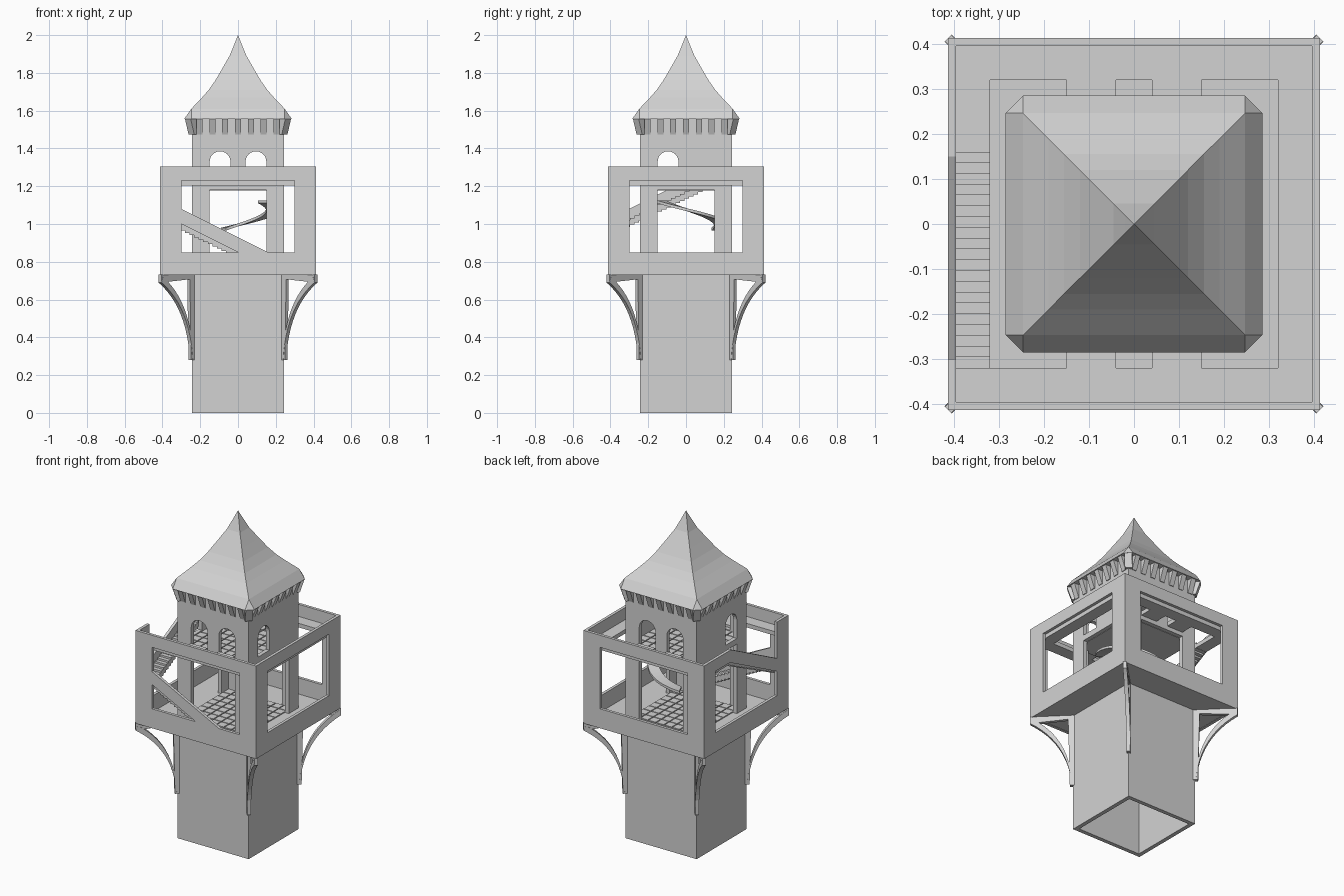
import bpy, bmesh, math
from mathutils import Vector

cube = bpy.data.objects.get("Cube")
if cube:
    bpy.data.objects.remove(cube, do_unlink=True)

stone = bpy.data.materials.new("pale_grey_stone")
stone.use_nodes = True
grey = (0.65, 0.65, 0.65, 1)
stone.diffuse_color = grey
stone.node_tree.nodes["Principled BSDF"].inputs["Base Color"].default_value = grey


def finish(name, bm):
    bmesh.ops.recalc_face_normals(bm, faces=bm.faces)
    mesh = bpy.data.meshes.new(name)
    bm.to_mesh(mesh)
    bm.free()
    mesh.materials.append(stone)
    ob = bpy.data.objects.new(name, mesh)
    bpy.context.collection.objects.link(ob)
    return ob


def add_box(bm, x0, x1, y0, y1, z0, z1):
    vs = bmesh.ops.create_cube(bm, size=1)["verts"]
    for v in vs:
        v.co = Vector(((x0 + x1) / 2 + v.co.x * (x1 - x0),
                       (y0 + y1) / 2 + v.co.y * (y1 - y0),
                       (z0 + z1) / 2 + v.co.z * (z1 - z0)))


def boxes(name, items):
    bm = bmesh.new()
    for b in items:
        add_box(bm, *b)
    return finish(name, bm)


def add_prism(bm, pts, w0, w1, place):
    a = [bm.verts.new(place(u, z, w0)) for u, z in pts]
    b = [bm.verts.new(place(u, z, w1)) for u, z in pts]
    bm.faces.new(a)
    bm.faces.new(b[::-1])
    for i in range(len(a)):
        j = (i + 1) % len(a)
        bm.faces.new((a[i], b[i], b[j], a[j]))


def along_x(u, z, w):
    return (u, w, z)


def along_y(u, z, w):
    return (w, u, z)


def diagonal(sx, sy):
    return lambda u, z, w: (sx * (u + w), sy * (u - w), z)


def prism(name, pts, w0, w1, place):
    bm = bmesh.new()
    add_prism(bm, pts, w0, w1, place)
    return finish(name, bm)


def cut(target, cutter):
    mod = target.modifiers.new("cut", "BOOLEAN")
    mod.operation = "DIFFERENCE"
    mod.solver = "EXACT"
    mod.object = cutter
    cutter.hide_render = True
    cutter.hide_viewport = True
    cutter.display_type = "WIRE"


T, IN = 0.243, 0.218      # tower half width, inner half width
G, GI = 0.413, 0.395      # gallery half width, inner half width
W, R = 0.30, 0.32         # gallery opening, walkway inner edge

# Tower shell: hollow, open below, open bays at the gallery, arched doors above
tower = boxes("tower_shell", [(-T, T, -T, T, 0, 1.556)])
cut(tower, boxes("hollow_cutter", [(-IN, IN, -IN, IN, -0.1, 1.53)]))
cut(tower, boxes("bay_cutter_x", [(-0.5, 0.5, -0.15, 0.15, 0.75, 1.18)]))
cut(tower, boxes("bay_cutter_y", [(-0.15, 0.15, -0.5, 0.5, 0.75, 1.18)]))


def arch(c):
    top = [(c + 0.055 * math.cos(math.pi * i / 12), 1.33 + 0.055 * math.sin(math.pi * i / 12))
           for i in range(13)]
    return top + [(c - 0.055, 1.215), (c + 0.055, 1.215)]


for k, (c, place) in enumerate([(-0.095, along_x), (0.095, along_x), (-0.095, along_y)]):
    cut(tower, prism("arch_cutter_%d" % k, arch(c), -0.5, 0.5, place))

# Floors and their tiles
boxes("gallery_floor", [(-GI, GI, -GI, GI, 0.732, 0.75)])
boxes("upper_floor", [(-IN, IN, -IN, IN, 1.178, 1.205)])
step = 2 * IN / 8
for name, z in (("gallery_tiles", 0.75), ("upper_tiles", 1.205)):
    boxes(name, [(-IN + i * step + 0.003, -IN + (i + 1) * step - 0.003,
                  -IN + j * step + 0.003, -IN + (j + 1) * step - 0.003, z, z + 0.006)
                 for i in range(8) for j in range(8)])

# Gallery walls with one large opening each
Z0, Z1, ZA, ZB = 0.73, 1.305, 0.85, 1.23
for name, s in (("front_wall", -1), ("back_wall", 1)):
    y0, y1 = sorted((s * G, s * GI))
    boxes(name, [(-G, -W, y0, y1, Z0, Z1), (W, G, y0, y1, Z0, Z1),
                 (-W, W, y0, y1, Z0, ZA), (-W, W, y0, y1, ZB, Z1)])
sides = [(-GI, -W, Z0, Z1), (W, GI, Z0, Z1), (-W, W, Z0, ZA)]
boxes("left_wall", [(GI, G, a, b, c, d) for a, b, c, d in sides + [(-W, W, ZB, Z1)]])
boxes("right_wall", [(-G, -GI, a, b, c, d) for a, b, c, d in sides])

# Sloping stair parapets within the walls
prism("front_parapet", [(-W, 1.0), (-W, 1.08), (0.16, ZA), (0, ZA)], -G, -GI, along_x)
prism("right_parapet", [(-W, 1.0), (-W, 1.08), (0.15, Z1), (W, Z1), (W, ZB), (0.16, ZB)],
      -G, -GI, along_y)

# Stairs, front flight, corner landing, side flight
run = 0.024
boxes("front_stairs", [(0.2 - run * (i + 1), 0.2 - run * i, -GI, -R,
                        max(0.75, 0.725 + 0.012 * i), 0.762 + 0.012 * i) for i in range(22)])
boxes("stair_landing", [(-GI, -R, -GI, -R, 0.985, 1.01)])
boxes("side_stairs", [(-GI, -R, -R + run * i, -R + run * (i + 1),
                       0.985 + 0.0115 * i, 1.0215 + 0.0115 * i) for i in range(20)])

# Upper walkway ring with bridges to the doors
WZ = (1.205, 1.23)
ring = [(-GI, GI, -GI, -R, *WZ), (-GI, GI, R, GI, *WZ),
        (R, GI, -R, R, *WZ), (-GI, -R, 0.16, R, *WZ)]
for c in (-0.095, 0.095):
    ring += [(c - 0.055, c + 0.055, -R, -T, *WZ), (c - 0.055, c + 0.055, T, R, *WZ)]
boxes("upper_walkway", ring)


# Winding ramps inside the tower
def ramp(name, a0, a1, z0, z1, n=20):
    bm = bmesh.new()
    rows = []
    for i in range(n + 1):
        t = i / n
        a = math.radians(a0 + (a1 - a0) * t)
        z = z0 + (z1 - z0) * t
        rows.append([bm.verts.new((r * math.cos(a), r * math.sin(a), z + h))
                     for r, h in ((0.15, 0), (0.215, 0), (0.215, 0.015), (0.15, 0.015))])
    for p, q in zip(rows, rows[1:]):
        for k in range(4):
            bm.faces.new((p[k], p[(k + 1) % 4], q[(k + 1) % 4], q[k]))
    bm.faces.new(rows[0])
    bm.faces.new(rows[-1])
    finish(name, bm)


ramp("upper_ramp", 115, -45, 0.965, 1.11)
ramp("lower_ramp", 300, 140, 0.27, 0.42)

# Curved corner brackets under the gallery
outer, inner = [], []
for i in range(13):
    t = i / 12
    u = 0.247 * (1 - t) ** 2 + 2 * 0.262 * t * (1 - t) + 0.413 * t * t
    z = 0.28 * (1 - t) ** 2 + 2 * 0.56 * t * (1 - t) + 0.69 * t * t
    outer.append((u, z))
    inner.append((u - 0.008 * t, z + 0.03))
bm = bmesh.new()
for sx in (-1, 1):
    for sy in (-1, 1):
        place = diagonal(sx, sy)
        add_prism(bm, outer + inner[::-1], -0.008, 0.008, place)
        add_prism(bm, [(0.235, 0.28), (0.255, 0.28), (0.262, 0.73), (0.235, 0.73)],
                  -0.007, 0.007, place)
        add_prism(bm, [(0.24, 0.71), (0.413, 0.69), (0.413, 0.732), (0.24, 0.732)],
                  -0.007, 0.007, place)
finish("corner_brackets", bm)

# Tapered corbels under the eaves
taper = [(0.235, 1.475), (0.247, 1.475), (0.278, 1.556), (0.235, 1.556)]
bm = bmesh.new()
for s in (-1, 1):
    for i in range(7):
        c = -0.204 + 0.068 * i
        add_prism(bm, taper, c - 0.016, c + 0.016, lambda u, z, w: (w, s * u, z))
        add_prism(bm, taper, c - 0.016, c + 0.016, lambda u, z, w: (s * u, w, z))
    for sy in (-1, 1):
        add_prism(bm, [(u - 0.4 * max(0, u - 0.247), z) for u, z in taper],
                  -0.015, 0.015, diagonal(s, sy))
finish("eave_corbels", bm)

# Flared square roof with clipped eave corners
corners = [(1, 1), (-1, 1), (-1, -1), (1, -1)]
profile = [(0.247, 1.61), (0.19, 1.67), (0.155, 1.71), (0.12, 1.76),
           (0.085, 1.82), (0.045, 1.89), (0.02, 1.95)]
bm = bmesh.new()
eave = []
for k, (sx, sy) in enumerate(corners):
    a = bm.verts.new((sx * 0.285, sy * 0.247, 1.556))
    b = bm.verts.new((sx * 0.247, sy * 0.285, 1.556))
    eave += [a, b] if k % 2 == 0 else [b, a]
rings = [[bm.verts.new((sx * h, sy * h, z)) for sx, sy in corners] for h, z in profile]
tip = bm.verts.new((0, 0, 2))
bm.faces.new(eave)
for k in range(4):
    j = (k + 1) % 4
    bm.faces.new((eave[2 * k], eave[2 * k + 1], rings[0][k]))
    bm.faces.new((eave[2 * k + 1], eave[2 * j], rings[0][j], rings[0][k]))
    for p, q in zip(rings, rings[1:]):
        bm.faces.new((p[k], p[j], q[j], q[k]))
    bm.faces.new((rings[-1][k], rings[-1][j], tip))
finish("roof", bm)
